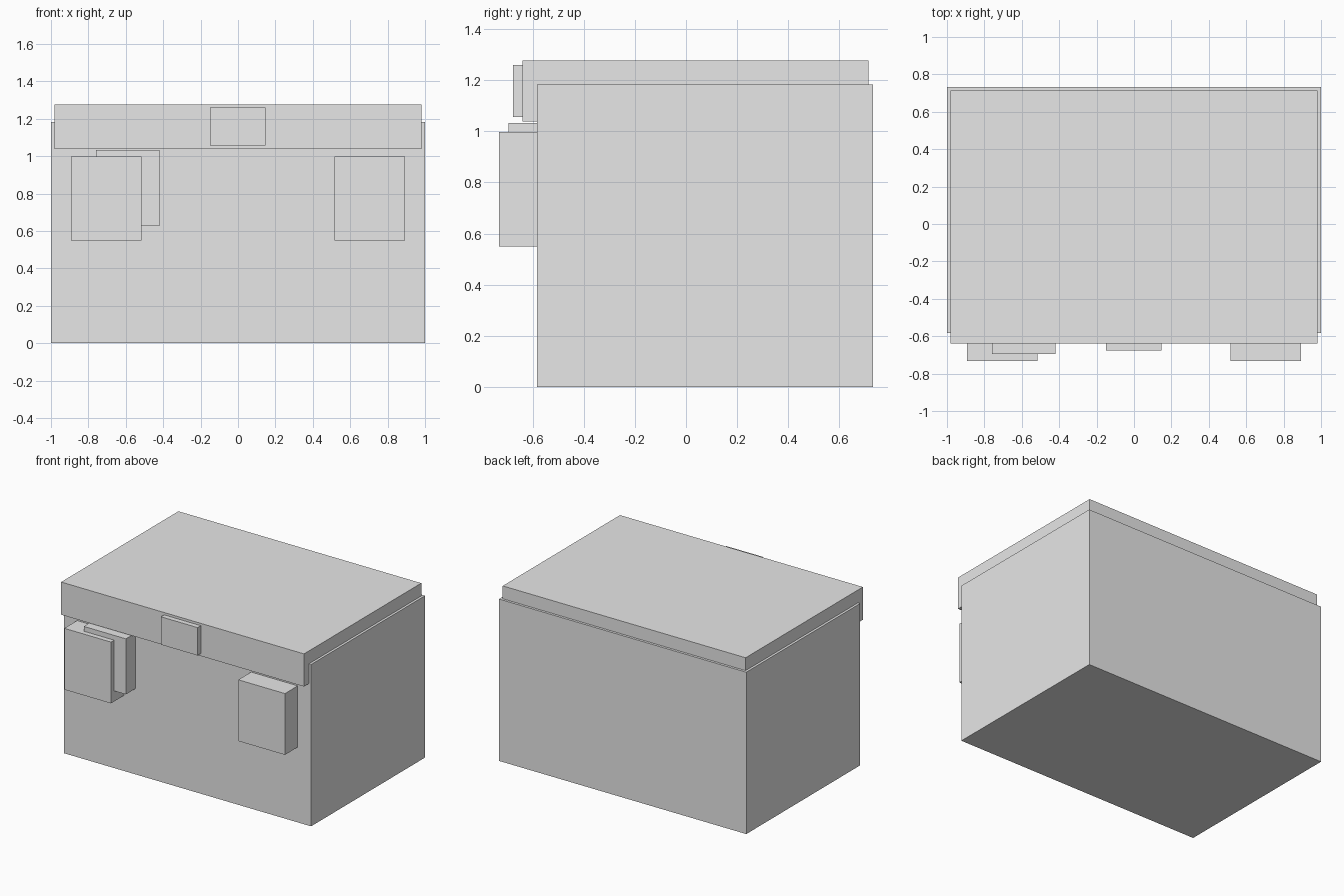
import bpy

cube = bpy.data.objects.get("Cube")
if cube:
    bpy.data.objects.remove(cube, do_unlink=True)

# Single plain grey material
grey = bpy.data.materials.new("light_grey")
grey.use_nodes = True
colour = (0.8, 0.8, 0.8, 1)
grey.diffuse_color = colour
grey.node_tree.nodes["Principled BSDF"].inputs["Base Color"].default_value = colour


def box(name, xs, ys, zs):
    """Box spanning the given (low, high) range on each axis."""
    spans = (xs, ys, zs)
    bpy.ops.mesh.primitive_cube_add(size=1, location=[(a + b) / 2 for a, b in spans])
    obj = bpy.context.object
    obj.name = name
    obj.scale = [b - a for a, b in spans]
    bpy.ops.object.transform_apply(location=False, rotation=False, scale=True)
    obj.data.materials.append(grey)
    return obj


FRONT = -0.584      # front wall of the chest
LID_FRONT = -0.64   # overhanging front of the lid

# Chest body and overhanging lid
box("chest_body", (-1, 1), (FRONT, 0.732), (0, 1.183))
box("lid", (-0.982, 0.982), (LID_FRONT, 0.714), (1.038, 1.277))

# Small latch on the lid's front
box("lid_latch", (-0.15, 0.147), (-0.677, LID_FRONT), (1.056, 1.26))

# Pockets on the front wall, one on each side
for side, name in ((-1, "right_pocket"), (1, "left_pocket")):
    xs = sorted((side * 0.515, side * 0.892))
    box(name, xs, (-0.732, FRONT), (0.55, 0.998))

# Offset plate tucked behind the right pocket
box("right_back_plate", (-0.76, -0.42), (-0.695, FRONT), (0.627, 1.033))
